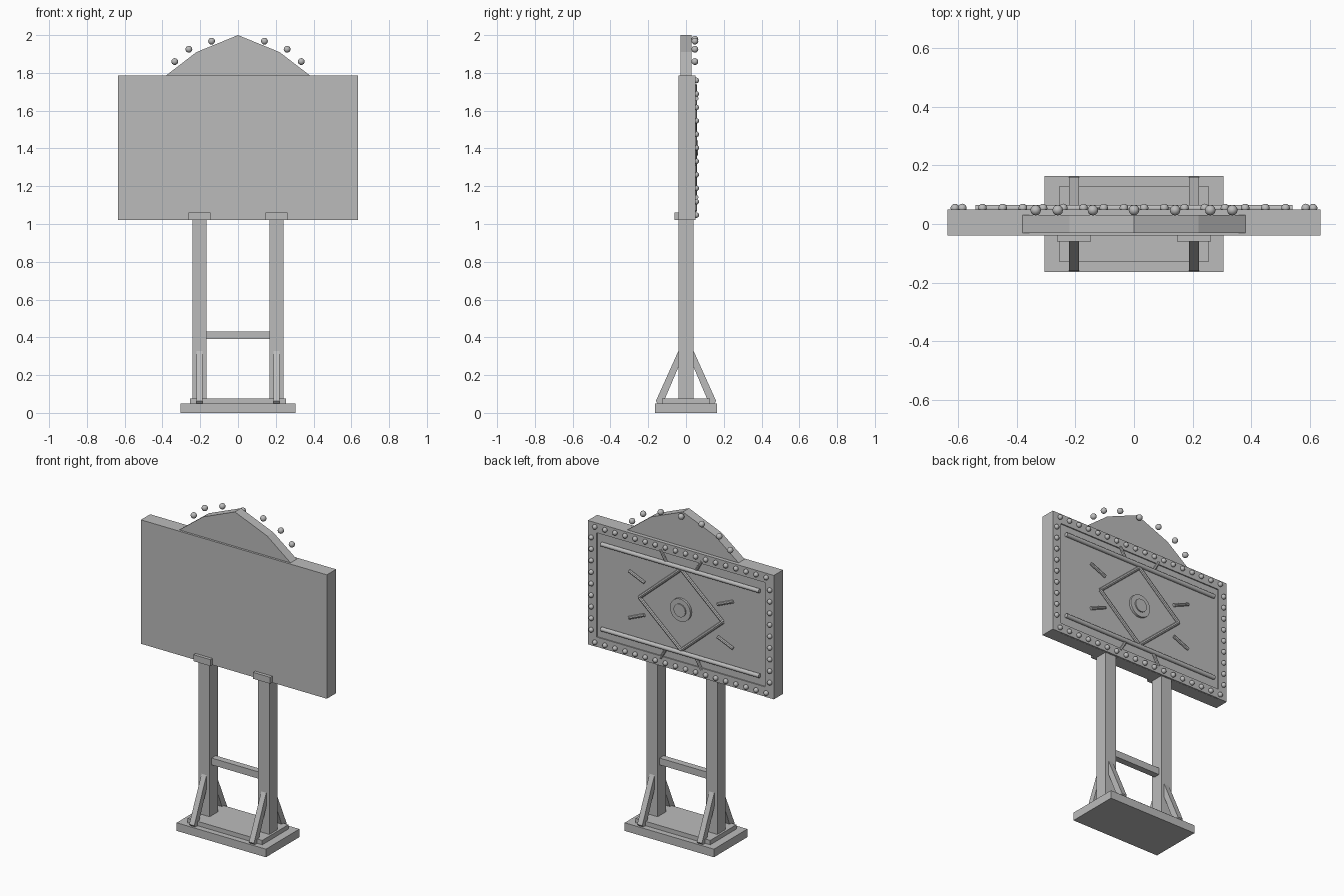
import bpy
import bmesh
import math
from mathutils import Vector, Matrix

if "Cube" in bpy.data.objects:
    bpy.data.objects.remove(bpy.data.objects["Cube"])

grey = bpy.data.materials.new("plain_grey")
grey.use_nodes = True
GREY = (0.5, 0.5, 0.5, 1)
grey.diffuse_color = GREY
grey.node_tree.nodes["Principled BSDF"].inputs["Base Color"].default_value = GREY

MID = 1.403    # height of the board centre
FACE = 0.043   # rear face of the board


def finish(name, bm, smooth=False):
    bmesh.ops.recalc_face_normals(bm, faces=bm.faces[:])
    mesh = bpy.data.meshes.new(name)
    bm.to_mesh(mesh)
    bm.free()
    mesh.materials.append(grey)
    obj = bpy.data.objects.new(name, mesh)
    bpy.context.collection.objects.link(obj)
    if smooth:
        bpy.ops.object.select_all(action='DESELECT')
        obj.select_set(True)
        bpy.context.view_layer.objects.active = obj
        bpy.ops.object.shade_smooth_by_angle(angle=math.radians(40))
    return obj


def add_box(bm, low, high):
    low, high = Vector(low), Vector(high)
    size = Matrix.Diagonal((high - low).to_4d())
    size[3][3] = 1
    bmesh.ops.create_cube(bm, size=1, matrix=Matrix.Translation((low + high) / 2) @ size)


def box(name, low, high):
    bm = bmesh.new()
    add_box(bm, low, high)
    return finish(name, bm)


def prism(name, points, offset):
    """Extrude a planar outline along an offset vector."""
    bm = bmesh.new()
    face = bm.faces.new([bm.verts.new(p) for p in points])
    moved = bmesh.ops.extrude_face_region(bm, geom=[face])["geom"]
    verts = [v for v in moved if isinstance(v, bmesh.types.BMVert)]
    bmesh.ops.translate(bm, verts=verts, vec=offset)
    return finish(name, bm)


def rod(name, a, b, radius, sides=12):
    """Round rod between two points; four sides give a square bar."""
    a, b = Vector(a), Vector(b)
    bm = bmesh.new()
    turn = (b - a).to_track_quat('Z', 'Y').to_matrix().to_4x4()
    spin = Matrix.Rotation(math.pi / 4, 4, 'Z')
    bmesh.ops.create_cone(bm, cap_ends=True, segments=sides, radius1=radius, radius2=radius,
                          depth=(b - a).length, matrix=Matrix.Translation((a + b) / 2) @ turn @ spin)
    return finish(name, bm, sides > 4)


def bulbs(name, centres, radius):
    bm = bmesh.new()
    for c in centres:
        bmesh.ops.create_uvsphere(bm, u_segments=12, v_segments=8, radius=radius,
                                  matrix=Matrix.Translation(c))
    return finish(name, bm, True)


# Base and plinth
box("base_slab", (-0.305, -0.163, 0), (0.305, 0.163, 0.05))
box("base_plate", (-0.255, -0.128, 0.05), (0.255, 0.128, 0.077))

# Posts, brackets and diagonal braces
for side, s in (("right", -1), ("left", 1)):
    x = 0.204 * s
    box(side + "_post", (x - 0.038, -0.04, 0.07), (x + 0.038, 0.04, 1.03))
    box(side + "_bracket", (x - 0.058, -0.06, 1.02), (x + 0.058, -0.03, 1.06))
    for end, d in (("front", -1), ("rear", 1)):
        outline = [(0.16, 0.062), (0.037, 0.335), (0.037, 0.25), (0.122, 0.05), (0.15, 0.05)]
        prism(f"{side}_{end}_brace", [(x - 0.017, d * y, z) for y, z in outline], (0.034, 0, 0))
box("crossbar", (-0.17, -0.02, 0.39), (0.17, 0.02, 0.432))

# Board with raised border on the rear
box("board", (-0.635, -0.04, 1.02), (0.635, FACE, 1.785))
bm = bmesh.new()
for s in (-1, 1):
    add_box(bm, (s * 0.605 - 0.03, FACE - 0.01, 1.02), (s * 0.605 + 0.03, 0.05, 1.785))
    z = MID + s * 0.352
    add_box(bm, (-0.575, FACE - 0.01, z - 0.03), (0.575, 0.05, z + 0.03))
finish("board_border", bm)

# Crest
half = [(0.38, 1.787), (0.22, 1.91)]
outline = half + [(0, 2.0)] + [(-x, z) for x, z in reversed(half)]
prism("crest", [(x, -0.03, z) for x, z in outline], (0, 0.06, 0))

# Bulbs round the border and over the crest
row = [(-0.585 + i * 1.17 / 17, 0.054, z) for i in range(18) for z in (1.76, 1.047)]
column = [(s * 0.61, 0.054, 1.118 + i * 0.0713) for i in range(9) for s in (-1, 1)]
bulbs("border_bulbs", row + column, 0.015)
arch = [(0.335, 1.86), (0.26, 1.925), (0.14, 1.968)]
bulbs("crest_bulbs", [(s * x, 0.047, z) for x, z in arch for s in (-1, 1)] + [(0, 0.047, 1.978)], 0.018)

# Long tubes, connecting struts and short rays
for v, vs in (("lower", -1), ("upper", 1)):
    z = MID + vs * 0.262
    rod(v + "_tube", (-0.54, 0.053, z), (0.54, 0.053, z), 0.013)
    for h, hs in (("right", -1), ("left", 1)):
        rod(f"{v}_{h}_strut", (hs * 0.1, 0.048, MID + vs * 0.265),
            (hs * 0.14, 0.048, MID + vs * 0.335), 0.009, 8)
        rod(f"{v}_{h}_ray", (hs * 0.25, 0.048, MID + vs * 0.1),
            (hs * 0.355, 0.048, MID + vs * 0.145), 0.01, 8)

# Diamond frame
corners = [(0.285, 0), (0, 0.25), (-0.285, 0), (0, -0.25)]
for i, (x, z) in enumerate(corners):
    x2, z2 = corners[(i + 1) % 4]
    rod(f"diamond_bar_{i + 1}", (x, 0.047, MID + z), (x2, 0.047, MID + z2), 0.011, 8)

# Round hub
rod("hub_disc", (0, 0.03, MID), (0, 0.057, MID), 0.07, 24)
rod("hub_cap", (0, 0.05, MID), (0, 0.064, MID), 0.04, 24)
